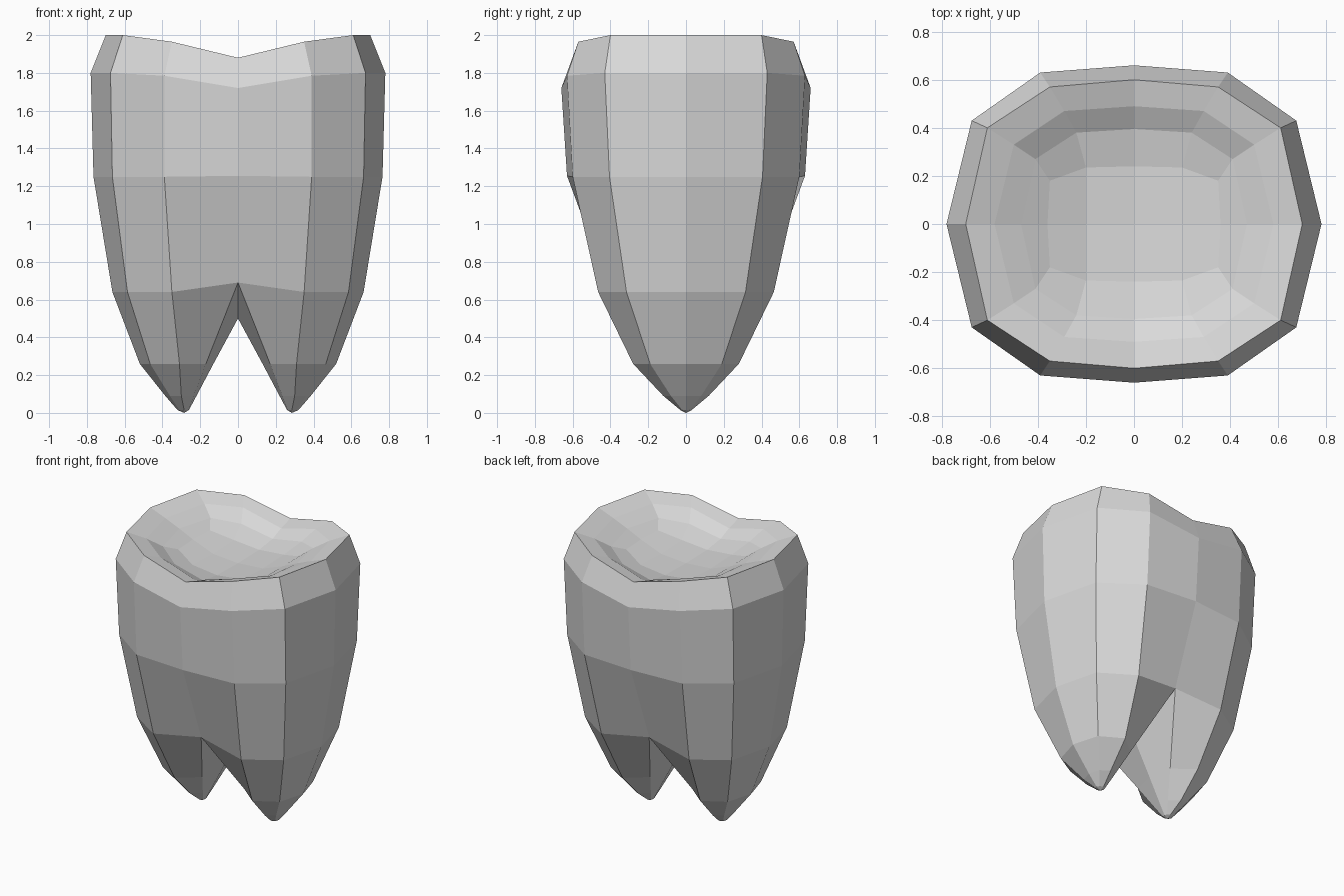
import bpy
import bmesh

default_cube = bpy.data.objects.get("Cube")
if default_cube:
    bpy.data.objects.remove(default_cube, do_unlink=True)


def make_material(name, colour):
    material = bpy.data.materials.new(name)
    material.use_nodes = True
    material.diffuse_color = colour
    shader = material.node_tree.nodes["Principled BSDF"]
    shader.inputs["Base Color"].default_value = colour
    return material


def add_ring(bm, points):
    return [bm.verts.new(point) for point in points]


def bridge(bm, upper, lower):
    """Join two quarter rings, both ordered from the side to the middle."""
    for i in range(len(upper) - 1):
        bm.faces.new((upper[i], lower[i], lower[i + 1], upper[i + 1]))


# Quarter rings run from the side, over corner and cheek, to the middle
chewing_basin = [
    [(.36, 0, 1.86), (.35, .18, 1.86), (.2, .235, 1.81), (0, .24, 1.79)],
    [(.47, 0, 1.91), (.41, .27, 1.9), (.24, .38, 1.86), (0, .395, 1.81)],
    [(.58, 0, 1.955), (.5, .33, 1.955), (.29, .47, 1.93), (0, .49, 1.85)],
]
crown_wall = [
    [(.7, 0, 2), (.61, .4, 2), (.35, .57, 1.965), (0, .6, 1.88)],
    [(.78, 0, 1.8), (.675, .43, 1.8), (.39, .63, 1.785), (0, .66, 1.72)],
    [(.765, 0, 1.25), (.665, .405, 1.25), (.39, .6, 1.25), (0, .63, 1.255)],
    [(.665, 0, .64), (.585, .315, .64), (.35, .465, .64), (0, .42, .69)],
]
# Root rings continue past the crotch to the inner side of the root
root_rings = {
    .26: [(.52, 0), (.465, .19), (.31, .28), (.17, .165), (.13, 0)],
    .09: [(.385, 0), (.36, .08), (.3, .12), (.235, .065), (.22, 0)],
    .015: [(.32, 0), (.31, .02), (.285, .03), (.265, .02), (.26, 0)],
}

bm = bmesh.new()

# Crown, from the basin outwards and down to the crotch
rings = [add_ring(bm, points) for points in chewing_basin + crown_wall]
for upper, lower in zip(rings, rings[1:]):
    bridge(bm, upper, lower)

# Basin floor
side, corner, cheek, middle = rings[0]
floor_side, floor_centre = add_ring(bm, [(.2, 0, 1.8), (0, 0, 1.785)])
bm.faces.new((side, corner, cheek, floor_side))
bm.faces.new((floor_side, cheek, middle, floor_centre))

# Root, closed by a saddle between the two roots and a blunt tip
saddle = bm.verts.new((0, 0, .5))
upper = rings[-1] + [saddle]
for height, outline in root_rings.items():
    lower = add_ring(bm, [(x, y, height) for x, y in outline])
    bridge(bm, upper, lower)
    upper = lower
tip = bm.verts.new((.285, 0, 0))
for first, second in zip(upper, upper[1:]):
    bm.faces.new((first, tip, second))

mesh = bpy.data.meshes.new("molar_tooth")
bm.to_mesh(mesh)
bm.free()
mesh.materials.append(make_material("enamel_white", (.7, .7, .7, 1)))

tooth = bpy.data.objects.new("molar_tooth", mesh)
bpy.context.collection.objects.link(tooth)

# Mirror the quarter across both vertical planes
mirror = tooth.modifiers.new("four_way_mirror", "MIRROR")
mirror.use_axis = (True, True, False)
mirror.use_clip = True
mirror.merge_threshold = .001
